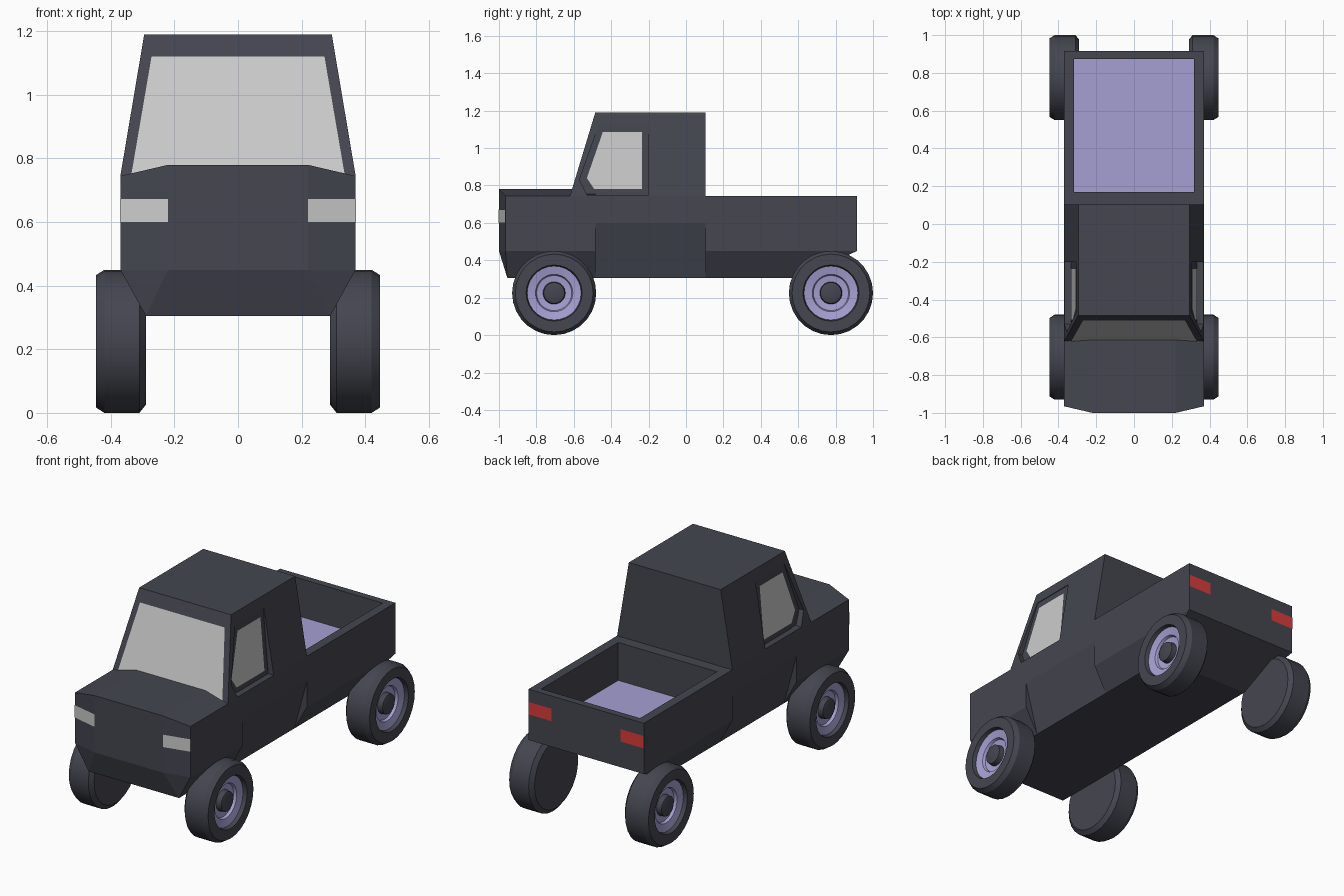
import bpy, bmesh, math
from mathutils import Vector

if "Cube" in bpy.data.objects:
    bpy.data.objects.remove(bpy.data.objects["Cube"])


def material(name, r, g, b):
    m = bpy.data.materials.new(name)
    m.diffuse_color = (r, g, b, 1)
    m.use_nodes = True
    m.node_tree.nodes["Principled BSDF"].inputs["Base Color"].default_value = m.diffuse_color
    return m


PAINT = material("dark_paint", 0.058, 0.061, 0.08)
LILAC = material("lilac", 0.376, 0.352, 0.645)
GLASS = material("pale_grey", 0.58, 0.58, 0.58)
RED = material("red", 0.7, 0.045, 0.045)


def finish(bm, name, mats):
    me = bpy.data.meshes.new(name)
    bm.to_mesh(me)
    bm.free()
    for m in mats:
        me.materials.append(m)
    ob = bpy.data.objects.new(name, me)
    bpy.context.collection.objects.link(ob)
    return ob


def hull(points):
    """Convex block from points on the +x side, mirrored to -x."""
    bm = bmesh.new()
    for x, y, z in points:
        bm.verts.new((x, y, z))
        bm.verts.new((-x, y, z))
    bmesh.ops.convex_hull(bm, input=bm.verts[:])
    bmesh.ops.dissolve_limit(bm, angle_limit=0.01, verts=bm.verts[:], edges=bm.edges[:])
    bmesh.ops.recalc_face_normals(bm, faces=bm.faces[:])
    bm.normal_update()
    return bm


def drop(bm, hidden):
    """Remove faces that are buried between parts."""
    bm.normal_update()
    faces = [f for f in bm.faces if hidden(f.calc_center_median(), f.normal)]
    bmesh.ops.delete(bm, geom=faces, context='FACES')


def panel(name, points, mat, sides=(1,)):
    """Flat pane facing outward, one per side."""
    for s in sides:
        bm = bmesh.new()
        f = bm.faces.new([bm.verts.new((s * x, y, z)) for x, y, z in points])
        f.normal_update()
        if f.normal.dot(f.calc_center_median() - Vector((0, 0, 0.6))) < 0:
            f.normal_flip()
        tag = "" if len(sides) == 1 else ("_right" if s > 0 else "_left")
        finish(bm, name + tag, [mat])


Y1, Y2 = -0.485, 0.103      # front and back of the sill section

# Nose with chamfered corners and crowned hood
bm = hull([(.29, -.955, .305), (.37, -.965, .45), (.37, -.965, .745), (.22, -1, .45), (.22, -1, .78),
           (.29, Y1, .305), (.37, Y1, .45), (.37, Y1, .745), (.22, Y1, .78)])
drop(bm, lambda c, n: n.y > .9)
finish(bm, "nose", [PAINT])

# Middle section with tucked-in sills, plus the small step faces at its ends
bm = hull([(x, y, z) for y in (Y1, Y2) for x, z in ((.29, .305), (.37, .6), (.37, .745))])
drop(bm, lambda c, n: abs(n.y) > .9 or n.z > .9)
for s in (1, -1):
    for y, facing in ((Y1, 1), (Y2, -1)):
        f = bm.faces.new([bm.verts.new((s * x, y, z)) for x, z in ((.29, .305), (.37, .45), (.37, .6))])
        f.normal_update()
        if f.normal.y * facing < 0:
            f.normal_flip()
finish(bm, "sill_section", [PAINT])

# Cargo bed: inset the top face and push it down
bm = hull([(.29, Y2, .305), (.37, Y2, .45), (.37, Y2, .745),
           (.29, .6, .305), (.37, .915, .45), (.37, .915, .745)])
top = max(bm.faces, key=lambda f: f.calc_center_median().z)
bmesh.ops.inset_region(bm, faces=[top], thickness=.075)
bmesh.ops.translate(bm, verts=top.verts[:], vec=(0, .0125, 0))
new = bmesh.ops.extrude_face_region(bm, geom=[top])["geom"]
if top.is_valid:
    bmesh.ops.delete(bm, geom=[top], context='FACES_ONLY')
bmesh.ops.translate(bm, verts=[v for v in new if isinstance(v, bmesh.types.BMVert)], vec=(0, 0, -.22))
drop(bm, lambda c, n: abs(c.y - Y2) < .001)
bm.normal_update()
for f in bm.faces:
    c = f.calc_center_median()
    if abs(c.x) < .3 and .2 < c.y < .86 and .5 < c.z < .74:
        f.material_index = 1
finish(bm, "cargo_bed", [PAINT, LILAC])

# Cab with recessed side windows
cab = finish(hull([(.37, -.62, .745), (.37, Y2, .745), (.295, Y1, 1.19), (.295, Y2, 1.19)]), "cab", [PAINT])
FRAME = [(-.20, .75), (-.20, 1.125), (-.465, 1.125), (-.57, .83), (-.53, .75)]
PANE = [(-.235, .78), (-.235, 1.085), (-.445, 1.085), (-.53, .84), (-.49, .78)]


def recess_x(z):
    return .302 + (1.125 - z) * .085


for s in (1, -1):
    bm = bmesh.new()
    inner = [bm.verts.new((s * recess_x(z), y, z)) for y, z in FRAME]
    outer = [bm.verts.new((s * .5, y, z)) for y, z in FRAME]
    bm.faces.new(inner)
    bm.faces.new(outer[::-1])
    for i in range(5):
        j = (i + 1) % 5
        bm.faces.new((inner[j], inner[i], outer[i], outer[j]))
    bmesh.ops.recalc_face_normals(bm, faces=bm.faces[:])
    cutter = finish(bm, "window_cutter", [PAINT])
    cutter.hide_render = True
    mod = cab.modifiers.new("window", 'BOOLEAN')
    mod.operation, mod.solver, mod.object = 'DIFFERENCE', 'EXACT', cutter
    bpy.context.view_layer.objects.active = cab
    bpy.ops.object.modifier_apply(modifier="window")
    bpy.data.objects.remove(cutter)
bm = bmesh.new()
bm.from_mesh(cab.data)
drop(bm, lambda c, n: n.z < -.9 and c.z < .747)
bm.to_mesh(cab.data)
bm.free()

# Glass and lamps
panel("side_window", [(recess_x(z) + .003, y, z) for y, z in PANE], GLASS, (1, -1))
panel("windshield", [(x, -.624 + (z - .745) * .303, z)
                     for x, z in ((-.335, .752), (.335, .752), (.272, 1.12), (-.272, 1.12))], GLASS)
panel("headlight", [(.22, -1.002, .6), (.371, -.967, .6), (.371, -.967, .672), (.22, -1.002, .672)], GLASS, (1, -1))
panel("taillight", [(.22, .917, .6), (.37, .917, .6), (.37, .917, .672), (.22, .917, .672)], RED, (1, -1))

# Wheels: revolved profile (x, radius), one material index per band
PROFILE = [(.29, .2), (.31, .225), (.42, .225), (.447, .208), (.447, .15), (.425, .144),
           (.415, .1), (.4, .094), (.395, .06), (.425, .056), (.43, .043)]
BANDS = [0, 0, 0, 0, 0, 1, 1, 1, 0, 0]
N = 28


def wheel(name, s, y):
    bm = bmesh.new()
    rings = [[bm.verts.new((s * x, y + r * math.sin(2 * math.pi * k / N), .225 + r * math.cos(2 * math.pi * k / N)))
              for k in range(N)] for x, r in PROFILE]
    for a, b, m in zip(rings, rings[1:], BANDS):
        for k in range(N):
            j = (k + 1) % N
            bm.faces.new((a[k], a[j], b[j], b[k])).material_index = m
    bm.faces.new(rings[0])
    bm.faces.new(rings[-1])
    bmesh.ops.recalc_face_normals(bm, faces=bm.faces[:])
    ob = finish(bm, name, [PAINT, LILAC])
    bpy.ops.object.select_all(action='DESELECT')
    ob.select_set(True)
    bpy.context.view_layer.objects.active = ob
    bpy.ops.object.shade_smooth_by_angle(angle=math.radians(30))


for side, s in (("right", 1), ("left", -1)):
    wheel("front_wheel_" + side, s, -.705)
    wheel("rear_wheel_" + side, s, .775)
